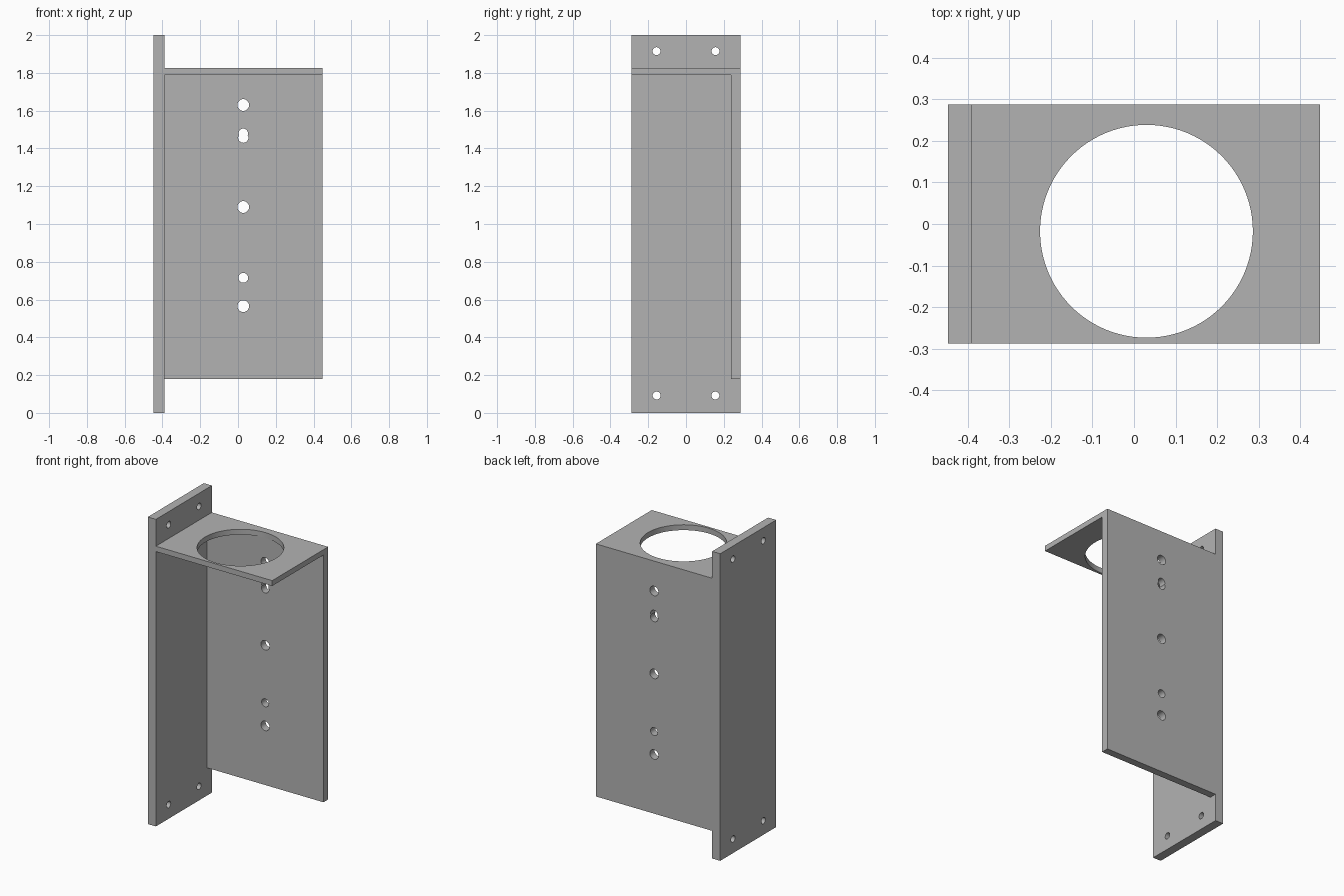
import bpy
import bmesh
import math

cube = bpy.data.objects.get("Cube")
if cube:
    bpy.data.objects.remove(cube, do_unlink=True)

grey = bpy.data.materials.new("plain_grey")
grey.use_nodes = True
grey.diffuse_color = (0.45, 0.45, 0.45, 1)
grey.node_tree.nodes["Principled BSDF"].inputs["Base Color"].default_value = (0.45, 0.45, 0.45, 1)


def extrude_profile(name, points, x0, x1):
    """Solid made from a (y, z) outline swept along x."""
    bm = bmesh.new()
    face = bm.faces.new([bm.verts.new((x0, y, z)) for y, z in points])
    new = bmesh.ops.extrude_face_region(bm, geom=[face], use_keep_orig=True)["geom"]
    bmesh.ops.translate(bm, vec=(x1 - x0, 0, 0),
                        verts=[v for v in new if isinstance(v, bmesh.types.BMVert)])
    bmesh.ops.recalc_face_normals(bm, faces=bm.faces[:])
    mesh = bpy.data.meshes.new(name)
    bm.to_mesh(mesh)
    bm.free()
    mesh.materials.append(grey)
    obj = bpy.data.objects.new(name, mesh)
    bpy.context.collection.objects.link(obj)
    return obj


def combine(target, tool, operation):
    """Apply a boolean to the target and discard the tool."""
    mod = target.modifiers.new(operation.lower(), "BOOLEAN")
    mod.operation = operation
    mod.solver = "EXACT"
    mod.object = tool
    bpy.ops.object.select_all(action="DESELECT")
    bpy.context.view_layer.objects.active = target
    target.select_set(True)
    bpy.ops.object.modifier_apply(modifier=mod.name)
    bpy.data.objects.remove(tool, do_unlink=True)


def drill(target, centre, radius, rotation, sides=32):
    bpy.ops.mesh.primitive_cylinder_add(vertices=sides, radius=radius, depth=0.2,
                                        location=centre, rotation=rotation)
    cutter = bpy.context.object
    cutter.name = "hole_cutter"
    cutter.hide_render = True
    cutter.data.materials.append(grey)
    combine(target, cutter, "DIFFERENCE")


DEPTH = 0.288             # half depth of every plate
INNER = 0.2395            # inner face of the back panel
SHELF, TOP = 1.79, 1.825  # underside and top of the shelf
SIDE, PLATE = 0.448, -0.39
HOLE_X = 0.028

# Back panel and shelf as one L-shaped section
bracket = extrude_profile("bracket", [
    (DEPTH, 0.18), (DEPTH, TOP), (-DEPTH, TOP),
    (-DEPTH, SHELF), (INNER, SHELF), (INNER, 0.18)], PLATE - 0.02, SIDE)

# Tall mounting plate on the right-hand side
plate = extrude_profile("mounting_plate", [
    (-DEPTH, 0), (DEPTH, 0), (DEPTH, 2), (-DEPTH, 2)], -SIDE, PLATE)
combine(bracket, plate, "UNION")

# Large round opening in the shelf
drill(bracket, (0.03, -0.0175, TOP), 0.256, (0, 0, 0), 96)

# Row of holes down the back panel, with two that merge into a slot
for z, radius in [(1.63, 0.031), (1.48, 0.025), (1.457, 0.027),
                  (1.09, 0.031), (0.715, 0.026), (0.565, 0.031)]:
    drill(bracket, (HOLE_X, INNER, z), radius, (math.pi / 2, 0, 0))

# Screw holes near the corners of the mounting plate
for y in (-0.156, 0.156):
    for z in (0.092, 1.915):
        drill(bracket, (PLATE, y, z), 0.021, (0, math.pi / 2, 0))

bpy.ops.object.select_all(action="DESELECT")
bracket.select_set(True)
bpy.context.view_layer.objects.active = bracket
bpy.ops.object.shade_smooth_by_angle(angle=math.radians(30))
